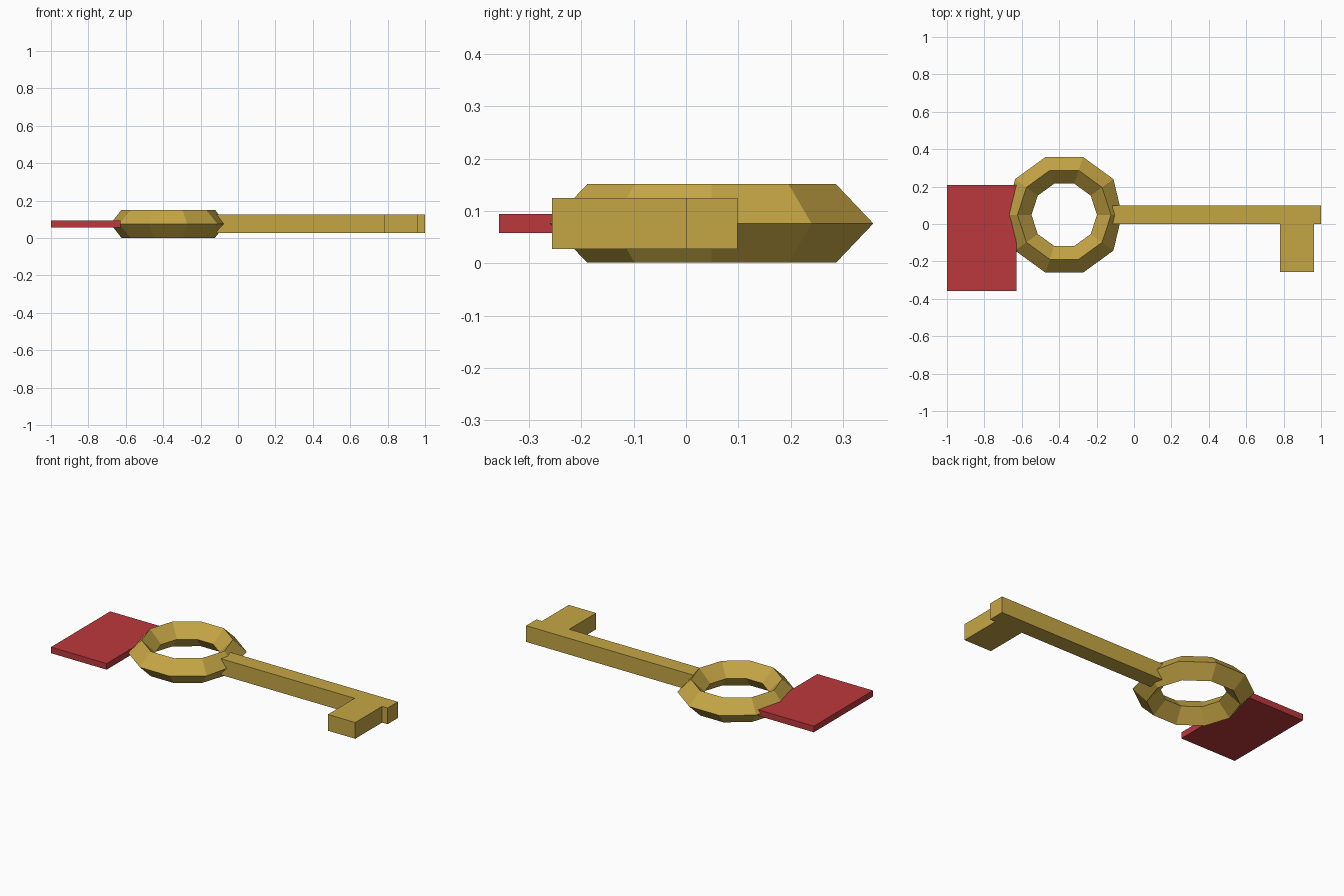
import bpy, bmesh
from math import cos, sin, tau

if "Cube" in bpy.data.objects:
    bpy.data.objects.remove(bpy.data.objects["Cube"])

Z_MID = 0.076


def material(name, color):
    m = bpy.data.materials.new(name)
    m.diffuse_color = color
    m.use_nodes = True
    m.node_tree.nodes["Principled BSDF"].inputs["Base Color"].default_value = m.diffuse_color
    return m


gold = material("gold", (0.56, 0.38, 0.06, 1))
red = material("red", (0.50, 0.04, 0.045, 1))


def add_object(name, bm, mat):
    bmesh.ops.recalc_face_normals(bm, faces=bm.faces)
    mesh = bpy.data.meshes.new(name)
    bm.to_mesh(mesh)
    bm.free()
    mesh.materials.append(mat)
    obj = bpy.data.objects.new(name, mesh)
    bpy.context.collection.objects.link(obj)
    return obj


def slab(name, outline, thickness, mat):
    """Extrude a flat outline, centred on the key's mid height."""
    bm = bmesh.new()
    z = Z_MID - thickness / 2
    face = bm.faces.new([bm.verts.new((x, y, z)) for x, y in outline])
    top = bmesh.ops.extrude_face_region(bm, geom=[face])["geom"]
    bmesh.ops.translate(bm, vec=(0, 0, thickness),
                        verts=[v for v in top if isinstance(v, bmesh.types.BMVert)])
    return add_object(name, bm, mat)


# Ring handle: ten-sided hoop with a diamond section, side points slightly flattened
def ring(name, cx, cy, radius, thick, sides):
    bm = bmesh.new()
    loops = []
    for i in range(sides):
        a = tau * i / sides
        outer = radius + thick
        if i % (sides // 2) == 0:
            outer *= 0.95
        section = [(outer, 0), (radius, thick), (radius - thick, 0), (radius, -thick)]
        loops.append([bm.verts.new((cx + r * cos(a), cy + r * sin(a), Z_MID + h))
                      for r, h in section])
    for i in range(sides):
        p, q = loops[i], loops[(i + 1) % sides]
        for j in range(4):
            k = (j + 1) % 4
            bm.faces.new((p[j], q[j], q[k], p[k]))
    return add_object(name, bm, gold)


ring("ring_handle", -0.373, 0.049, 0.25, 0.075, 10)

# Shank with the single tooth near its tip
slab("shank_and_tooth",
     [(-0.115, 0), (0.78, 0), (0.78, -0.256), (0.963, -0.256),
      (0.963, 0), (1, 0), (1, 0.098), (-0.115, 0.098)], 0.098, gold)

# Red tag tucked into the ring
slab("tag", [(-1, -0.357), (-0.628, -0.357), (-0.628, 0.208), (-1, 0.208)], 0.037, red)
